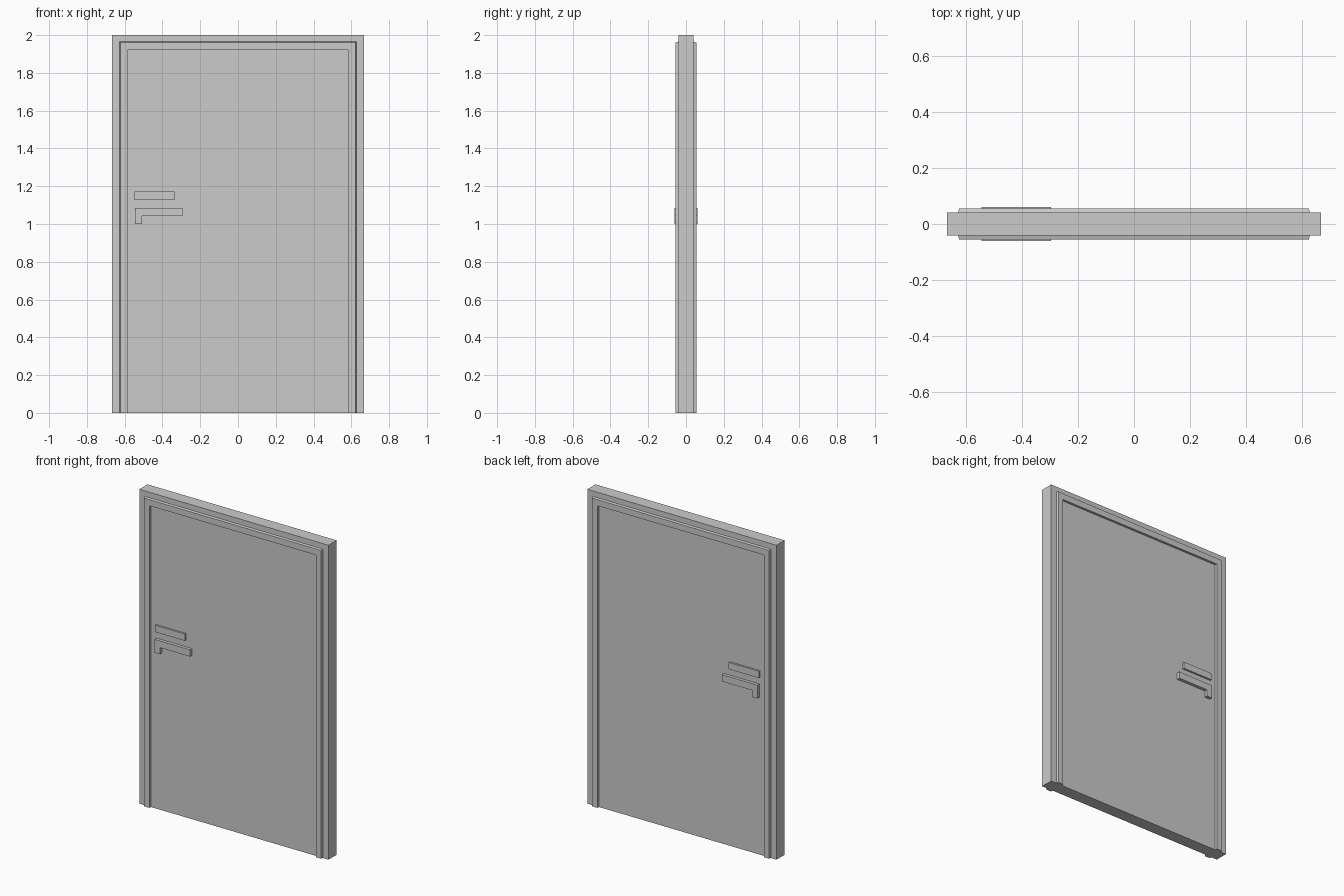
import bpy, bmesh

if "Cube" in bpy.data.objects:
    bpy.data.objects.remove(bpy.data.objects["Cube"])


def prism(name, pts, y0, y1, end_pts=None):
    """Solid between an x-z outline at y0 and the same (or an altered) outline at y1."""
    bm = bmesh.new()
    a = [bm.verts.new((x, y0, z)) for x, z in pts]
    b = [bm.verts.new((x, y1, z)) for x, z in (end_pts or pts)]
    n = len(pts)
    bm.faces.new(a)
    bm.faces.new(b[::-1])
    for i in range(n):
        j = (i + 1) % n
        bm.faces.new((a[i], b[i], b[j], a[j]))
    bmesh.ops.recalc_face_normals(bm, faces=bm.faces)
    mesh = bpy.data.meshes.new(name)
    bm.to_mesh(mesh)
    bm.free()
    obj = bpy.data.objects.new(name, mesh)
    bpy.context.collection.objects.link(obj)
    return obj


def arch(xo, zo, xi, zi):
    """Upside-down U outline of a door surround."""
    return [(-xo, 0), (-xo, zo), (xo, zo), (xo, 0),
            (xi, 0), (xi, zi), (-xi, zi), (-xi, 0)]


def rect(x0, x1, z0, z1):
    return [(x0, z0), (x0, z1), (x1, z1), (x1, z0)]


FRAME_Y, PANEL_Y = 0.041, 0.040
XI, ZI = 0.586, 1.922

# Surround and door leaf
prism("door_frame", arch(0.666, 2.0, XI, ZI), -FRAME_Y, FRAME_Y)
prism("door_panel", rect(-XI, XI, 0, ZI), -PANEL_Y, PANEL_Y)

# L-shaped lever outline
lever = [(-0.544, 1.0), (-0.544, 1.085), (-0.295, 1.085),
         (-0.295, 1.042), (-0.507, 1.042), (-0.507, 1.0)]

# Trim, lock plate and lever repeat on both faces
for side, s in (("front", -1), ("back", 1)):
    prism(f"{side}_trim", arch(0.627, 1.965, XI, ZI), s * FRAME_Y, s * 0.055,
          arch(0.623, 1.961, XI, ZI))
    prism(f"{side}_lock_plate", rect(-0.549, -0.337, 1.128, 1.171),
          s * PANEL_Y, s * 0.052)
    prism(f"{side}_lever_handle", lever, s * PANEL_Y, s * 0.06)
